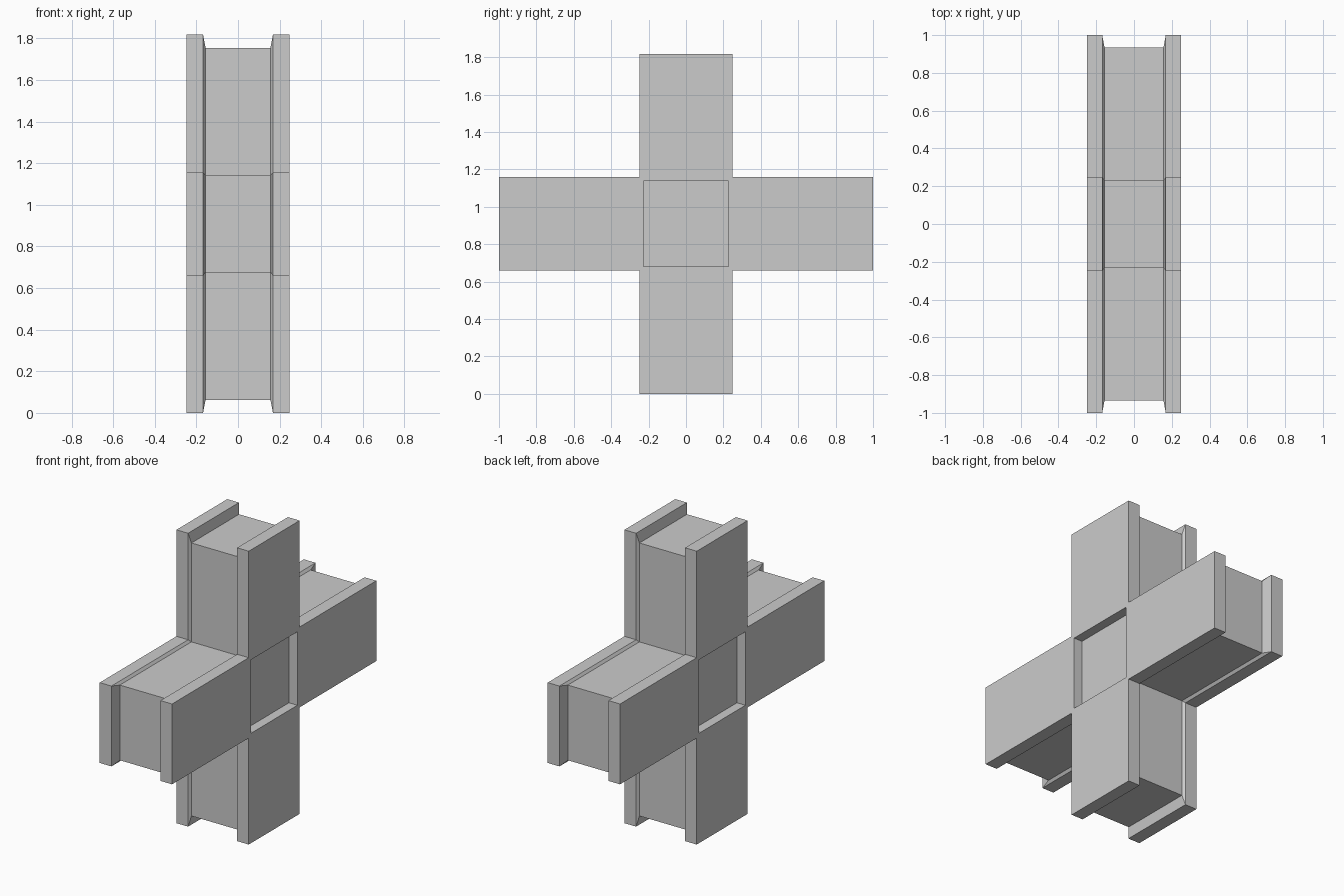
import bpy, bmesh
from mathutils import Vector

if "Cube" in bpy.data.objects:
    bpy.data.objects.remove(bpy.data.objects["Cube"])

CZ = 0.909  # height of the cross centre


def plus_ring(bm, x, arm, ly, lz):
    """Twelve-point plus outline in the YZ plane at the given x."""
    pts = [(ly, -arm), (ly, arm), (arm, arm), (arm, lz), (-arm, lz), (-arm, arm),
           (-ly, arm), (-ly, -arm), (-arm, -arm), (-arm, -lz), (arm, -lz), (arm, -arm)]
    return [bm.verts.new((x, y, CZ + z)) for y, z in pts]


bm = bmesh.new()

# Loft: flange, sloped step, recessed core, sloped step, flange
flange, core = (0.249, 1.0, 0.909), (0.233, 0.934, 0.846)
stations = [(-0.248, flange), (-0.168, flange), (-0.156, core),
            (0.156, core), (0.168, flange), (0.248, flange)]
rings = [plus_ring(bm, x, *size) for x, size in stations]
for a, b in zip(rings, rings[1:]):
    for i in range(12):
        j = (i + 1) % 12
        bm.faces.new((a[i], a[j], b[j], b[i]))

# Side caps: four arms and a centre square
centres = []
for ring in (rings[0], rings[-1]):
    for ids in ((0, 1, 2, 11), (2, 3, 4, 5), (5, 6, 7, 8), (8, 9, 10, 11)):
        bm.faces.new([ring[i] for i in ids])
    centres.append(bm.faces.new([ring[i] for i in (2, 5, 8, 11)]))
bmesh.ops.recalc_face_normals(bm, faces=bm.faces[:])

# Square recess in the middle of each side
for face in centres:
    inward = Vector((-0.058 if face.normal.x > 0 else 0.058, 0, 0))
    bmesh.ops.inset_individual(bm, faces=[face], thickness=0.03)
    floor = bmesh.ops.extrude_discrete_faces(bm, faces=[face])["faces"][0]
    bmesh.ops.translate(bm, vec=inward, verts=floor.verts[:])
bmesh.ops.recalc_face_normals(bm, faces=bm.faces[:])

mesh = bpy.data.meshes.new("cross_block")
bm.to_mesh(mesh)
bm.free()
bpy.context.collection.objects.link(bpy.data.objects.new("cross_block", mesh))
